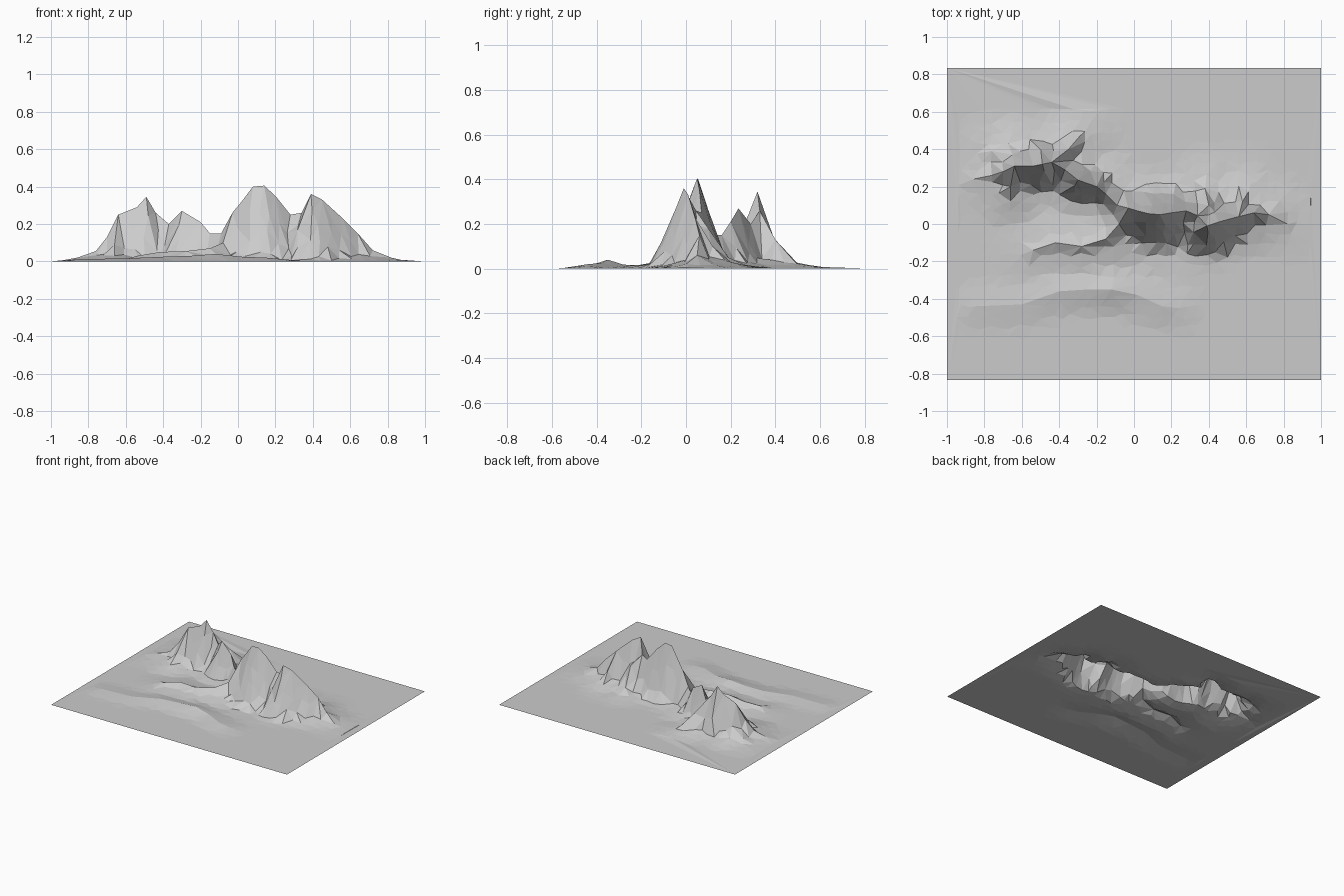
import bpy, random
from mathutils import Vector
from mathutils.geometry import delaunay_2d_cdt

if "Cube" in bpy.data.objects:
    bpy.data.objects.remove(bpy.data.objects["Cube"])

random.seed(4)

# Ridge crests: (x, y, z) along each line
CREST = [(-.86, .24, .02), (-.76, .26, .055), (-.70, .28, .13), (-.64, .31, .25), (-.54, .31, .29),
         (-.49, .32, .345), (-.44, .33, .26), (-.37, .29, .20), (-.30, .235, .27),
         (-.20, .20, .21), (-.15, .16, .15), (-.09, .10, .15), (-.03, .085, .26),
         (.02, .07, .32), (.08, .055, .40), (.14, .05, .405), (.20, .06, .35),
         (.28, .07, .25), (.34, .045, .26), (.39, -.01, .36), (.45, .01, .33),
         (.56, .04, .23), (.64, .06, .15), (.72, .05, .06), (.82, 0, .02)]
SPURS = [
    [(-.44, .33, .26), (-.35, .40, .13), (-.29, .47, .05)],
    [(-.54, .31, .29), (-.65, .37, .10), (-.76, .39, .04)],
    [(-.64, .31, .25), (-.66, .20, .09)],
    [(.34, .045, .26), (.40, .10, .18), (.38, .19, .05)],
    [(.56, .04, .23), (.58, .12, .10), (.56, .20, .03)],
    [(-.03, .085, .26), (-.08, 0, .10), (-.15, -.08, .07), (-.28, -.12, .055),
     (-.42, -.10, .05), (-.54, -.14, .03)],
]
# Low foreground swell
SWELL = [(-.85, -.44, .012), (-.60, -.43, .016), (-.40, -.36, .025), (-.25, -.35, .03),
         (-.12, -.35, .04), (.02, -.38, .025), (.15, -.44, .02), (.24, -.45, .012)]


def segments(line):
    return [(Vector(a), Vector(b)) for a, b in zip(line, line[1:])]


STEEP = [s for line in [CREST] + SPURS for s in segments(line)]
LOW = segments(SWELL)


def near(p, a, b):
    """Distance to a segment, crest height there, and offset in y."""
    d = (b - a).xy
    t = min(1, max(0, (p - a.xy).dot(d) / d.length_squared))
    c = a.lerp(b, t)
    return (p - c.xy).length, c.z, p.y - c.y


def height(p):
    z = 0
    for a, b in STEEP:
        d, h, dy = near(p, a, b)
        width = .03 + (.30 if dy > 0 else .37) * h
        z = max(z, h * max(0, 1 - d / width) ** 1.15,
                min(.06, .6 * h) * max(0, 1 - d / .24) ** 1.5)
    for a, b in LOW:
        d, h, dy = near(p, a, b)
        z = max(z, h * max(0, 1 - d / .13))
    return z


# Crest points become constrained edges
pts, zs, edges = [], [], []
index = {}
for line in [CREST] + SPURS + [SWELL]:
    ids = []
    for x, y, z in line:
        if (x, y) not in index:
            index[(x, y)] = len(pts)
            pts.append(Vector((x, y)))
            zs.append(z)
        ids.append(index[(x, y)])
    edges += list(zip(ids, ids[1:]))

# Scattered slope points between the crests
step = .055
for i in range(-17, 18):
    for j in range(-11, 12):
        p = Vector((i * step + random.uniform(-.015, .015), j * step + random.uniform(-.015, .015)))
        if min(near(p, a, b)[0] for a, b in STEEP + LOW) > .028:
            pts.append(p)
            zs.append(height(p))

# Flat border corners
for x, y in [(-1, -.835), (1, -.835), (1, .835), (-1, .835)]:
    pts.append(Vector((x, y)))
    zs.append(0)

co, _, faces, orig, _, _ = delaunay_2d_cdt(pts, edges, [], 0, 1e-5)
verts = [(c.x, c.y, zs[o[0]] if o else height(c)) for c, o in zip(co, orig)]

mesh = bpy.data.meshes.new("mountain_terrain")
mesh.from_pydata(verts, [], faces)
mesh.update()
terrain = bpy.data.objects.new("mountain_terrain", mesh)
bpy.context.collection.objects.link(terrain)
